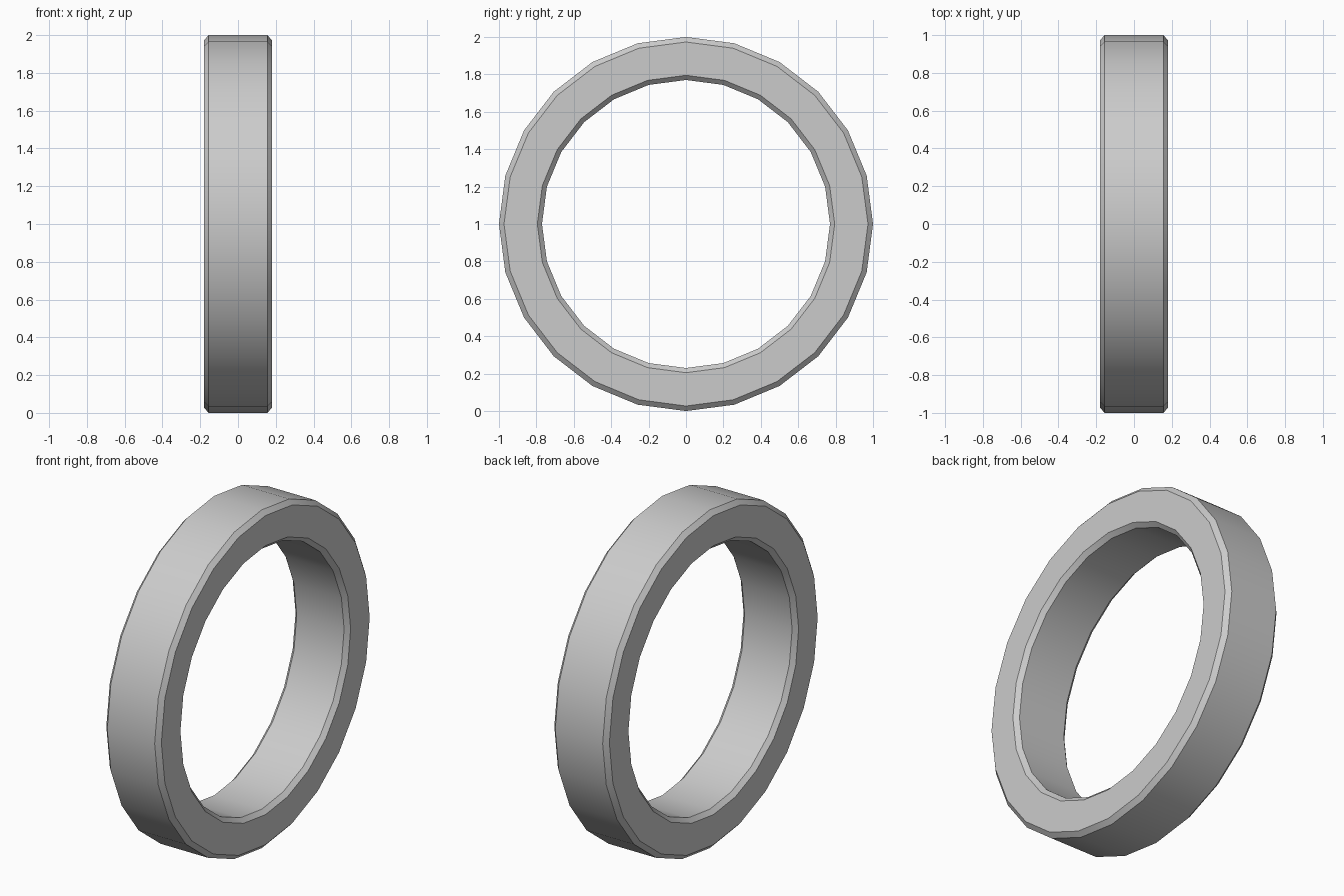
import bpy, bmesh
from math import sin, cos, pi, radians

if "Cube" in bpy.data.objects:
    bpy.data.objects.remove(bpy.data.objects["Cube"])

SIDES = 24
# Chamfered cross-section of the ring: (x, radius)
profile = [(-0.155, 1.0), (0.155, 1.0), (0.18, 0.973), (0.18, 0.795),
           (0.155, 0.77), (-0.155, 0.77), (-0.18, 0.795), (-0.18, 0.973)]

# Ring: profile swept around the x axis
bm = bmesh.new()
loops = []
for i in range(SIDES):
    a = 2 * pi * i / SIDES
    loops.append([bm.verts.new((x, r * sin(a), 1 + r * cos(a))) for x, r in profile])
n = len(profile)
for i in range(SIDES):
    p, q = loops[i], loops[(i + 1) % SIDES]
    for j in range(n):
        k = (j + 1) % n
        bm.faces.new((p[j], p[k], q[k], q[j]))
bmesh.ops.recalc_face_normals(bm, faces=bm.faces)
mesh = bpy.data.meshes.new("ring")
bm.to_mesh(mesh)
bm.free()
ring = bpy.data.objects.new("ring", mesh)
bpy.context.collection.objects.link(ring)

# Smooth around the circumference, sharp at the chamfers
bpy.context.view_layer.objects.active = ring
ring.select_set(True)
bpy.ops.object.shade_smooth_by_angle(angle=radians(30))
